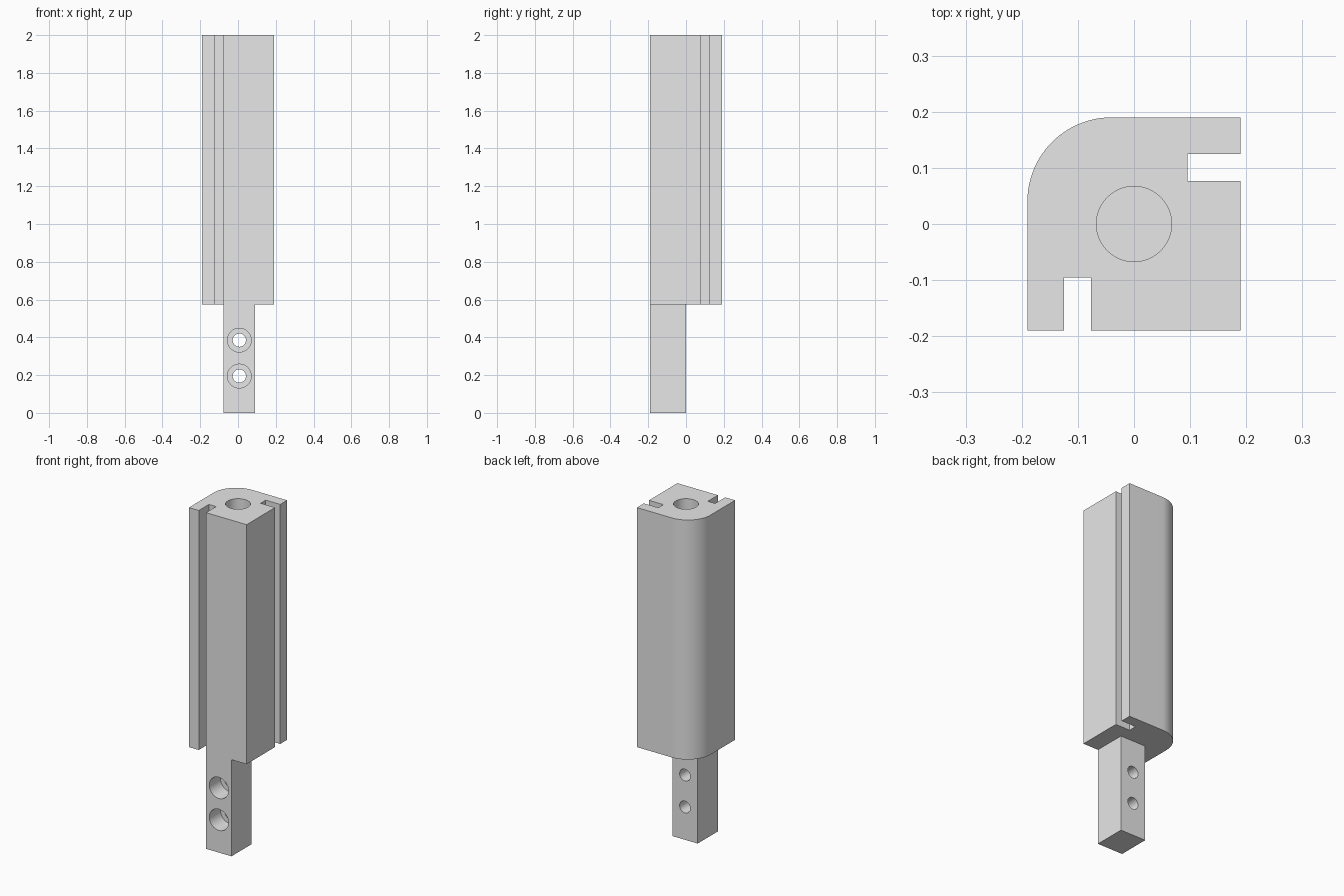
import bpy, bmesh
from math import cos, sin, pi, radians
from mathutils import Matrix, Vector

cube = bpy.data.objects.get("Cube")
if cube:
    bpy.data.objects.remove(cube, do_unlink=True)

HALF = 0.19      # half width of the body
SHOULDER = 0.575 # height where the body begins
TOP = 2.0

grey = bpy.data.materials.new("light grey metal")
grey.use_nodes = True
grey.diffuse_color = (0.8, 0.8, 0.8, 1)
grey.node_tree.nodes["Principled BSDF"].inputs["Base Color"].default_value = (0.8, 0.8, 0.8, 1)


def add_object(name, bm):
    bmesh.ops.recalc_face_normals(bm, faces=bm.faces[:])
    mesh = bpy.data.meshes.new(name)
    bm.to_mesh(mesh)
    bm.free()
    mesh.materials.append(grey)
    obj = bpy.data.objects.new(name, mesh)
    bpy.context.collection.objects.link(obj)
    return obj


def prism(name, profile, z0, z1):
    """Extrude an outline in x and y from z0 to z1."""
    bm = bmesh.new()
    face = bm.faces.new([bm.verts.new((x, y, z0)) for x, y in profile])
    new = bmesh.ops.extrude_face_region(bm, geom=[face])["geom"]
    bmesh.ops.translate(bm, vec=(0, 0, z1 - z0),
                        verts=[v for v in new if isinstance(v, bmesh.types.BMVert)])
    return add_object(name, bm)


def drill(name, radius, start, end):
    """Round cutter between two points."""
    a, b = Vector(start), Vector(end)
    turn = (b - a).to_track_quat('Z', 'Y').to_matrix().to_4x4()
    bm = bmesh.new()
    bmesh.ops.create_cone(bm, cap_ends=True, segments=64, radius1=radius, radius2=radius,
                          depth=(b - a).length,
                          matrix=Matrix.Translation((a + b) / 2) @ turn)
    return add_object(name, bm)


def combine(target, tool, operation):
    mod = target.modifiers.new(tool.name, 'BOOLEAN')
    mod.operation = operation
    mod.solver = 'EXACT'
    mod.object = tool
    bpy.context.view_layer.objects.active = target
    bpy.ops.object.modifier_apply(modifier=mod.name)
    bpy.data.objects.remove(tool, do_unlink=True)


# Body outline: one rounded corner and two slots mirrored across the diagonal
slot_near, slot_far, slot_floor, radius = 0.077, 0.125, 0.095, 0.15
side_slot = [(HALF, slot_near), (slot_floor, slot_near),
             (slot_floor, slot_far), (HALF, slot_far)]
front_slot = [(-y, -x) for x, y in reversed(side_slot)]
centre = HALF - radius
steps = 24
corner = [(-centre + radius * cos(pi / 2 * (1 + i / steps)),
           centre + radius * sin(pi / 2 * (1 + i / steps))) for i in range(steps + 1)]
outline = ([(HALF, -HALF)] + side_slot + [(HALF, HALF)] + corner
           + [(-HALF, -HALF)] + front_slot)
post = prism("slotted_post", outline, SHOULDER, TOP)

# Mounting tang below the body, flush with its front
tang = [(-slot_near, -HALF), (0.09, -HALF), (0.09, 0), (-slot_near, 0)]
combine(post, prism("tang", tang, 0, SHOULDER + 0.1), 'UNION')

# Blind hole in the top
combine(post, drill("top_hole", 0.067, (0, 0, TOP - 0.5), (0, 0, TOP + 0.1)), 'DIFFERENCE')

# Two counterbored screw holes through the tang
for z in (0.195, 0.385):
    x = 0.007
    combine(post, drill("counterbore", 0.063, (x, -0.3, z), (x, -0.085, z)), 'DIFFERENCE')
    combine(post, drill("screw_hole", 0.035, (x, -0.2, z), (x, 0.1, z)), 'DIFFERENCE')

# Smooth curves, sharp edges
bpy.ops.object.select_all(action='DESELECT')
post.select_set(True)
bpy.context.view_layer.objects.active = post
bpy.ops.object.shade_smooth_by_angle(angle=radians(30))
